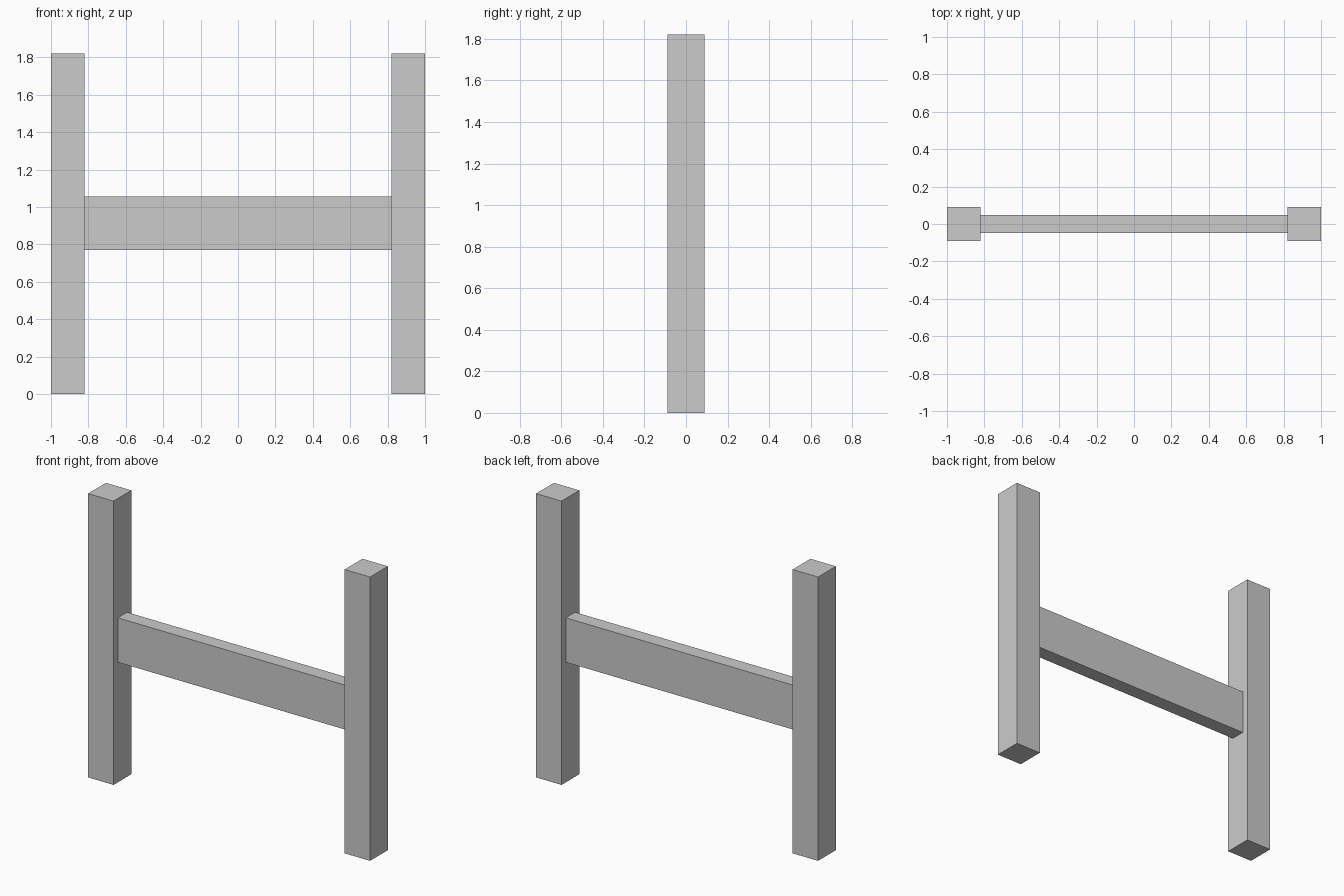
import bpy

if "Cube" in bpy.data.objects:
    bpy.data.objects.remove(bpy.data.objects["Cube"])

POST = 0.18      # square post width
HEIGHT = 1.82    # post height


def box(name, size, centre):
    bpy.ops.mesh.primitive_cube_add(size=1, location=centre)
    ob = bpy.context.object
    ob.name = name
    ob.scale = size
    bpy.ops.object.transform_apply(location=False, rotation=False, scale=True)
    return ob


# Upright posts
for side, name in ((-1, "left_post"), (1, "right_post")):
    box(name, (POST, POST, HEIGHT), (side * (1 - POST / 2), 0, HEIGHT / 2))

# Cross rail fitted between the inner post faces
box("cross_rail", (2 - 2 * POST, 0.094, 0.285), (0, 0, 0.9125))
